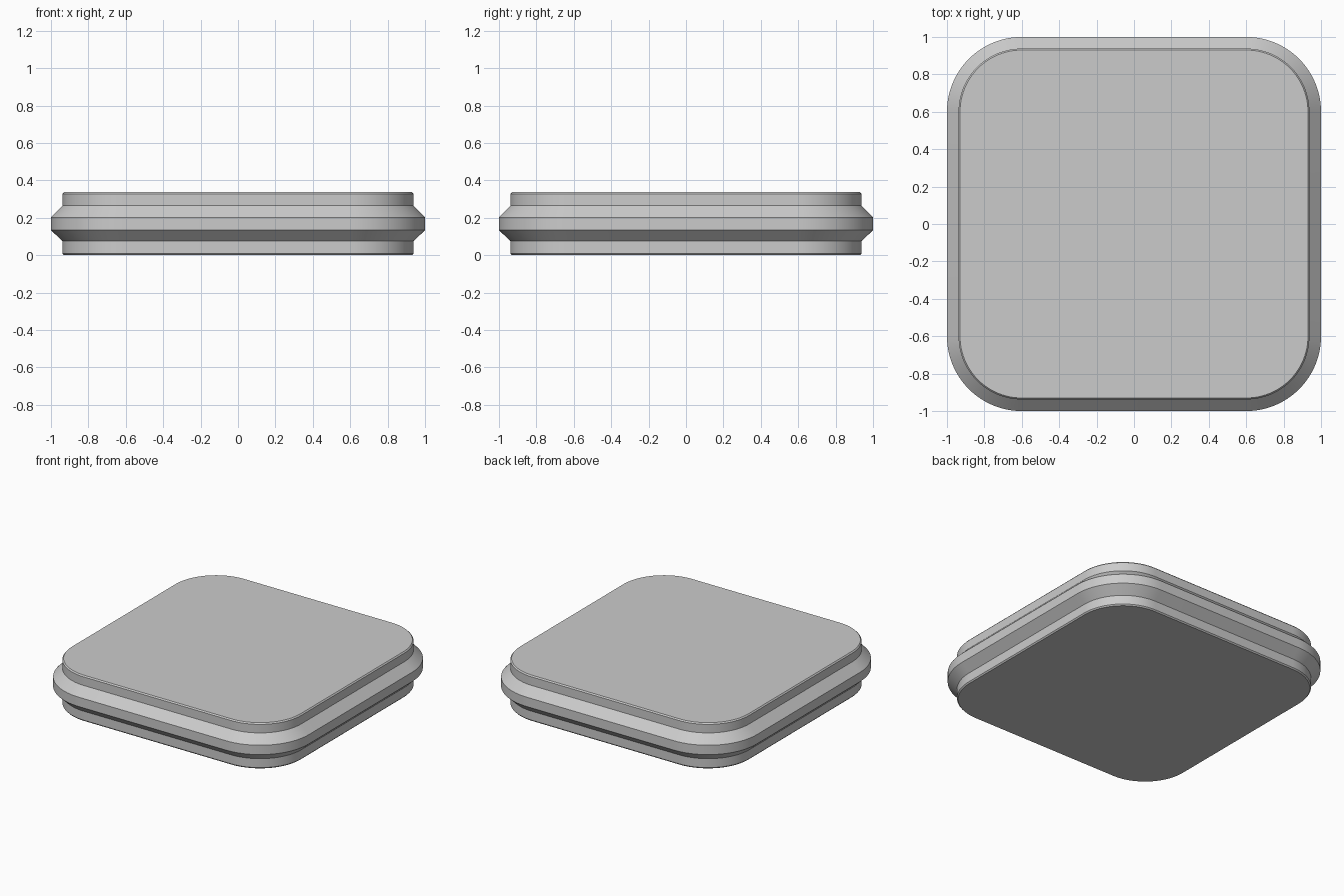
import bpy, bmesh
from math import cos, sin, pi

if "Cube" in bpy.data.objects:
    bpy.data.objects.remove(bpy.data.objects["Cube"])

CENTRE = 0.6      # corner arc centre, shared by every ring
STEPS = 24        # segments per rounded corner

# Half-profile of the rim: (half width, height)
PROFILE = [(0.93, 0.0), (0.938, 0.009), (0.938, 0.075), (1.0, 0.134),
           (1.0, 0.203), (0.938, 0.265), (0.938, 0.328), (0.93, 0.337)]


def rounded_square(bm, half, z):
    """One ring of vertices around a rounded square."""
    r = half - CENTRE
    ring = []
    for q, (sx, sy) in enumerate([(1, 1), (-1, 1), (-1, -1), (1, -1)]):
        for i in range(STEPS + 1):
            a = (q + i / STEPS) * pi / 2
            ring.append(bm.verts.new((sx * CENTRE + r * cos(a),
                                      sy * CENTRE + r * sin(a), z)))
    return ring


# Flat rounded slab with a bevelled band around its middle
bm = bmesh.new()
rings = [rounded_square(bm, h, z) for h, z in PROFILE]
n = len(rings[0])
for low, high in zip(rings, rings[1:]):
    for i in range(n):
        j = (i + 1) % n
        bm.faces.new((low[i], low[j], high[j], high[i]))
bm.faces.new(rings[0][::-1])
bm.faces.new(rings[-1])
bmesh.ops.recalc_face_normals(bm, faces=bm.faces)

mesh = bpy.data.meshes.new("rounded_slab")
bm.to_mesh(mesh)
bm.free()
slab = bpy.data.objects.new("rounded_slab", mesh)
bpy.context.collection.objects.link(slab)

# Smooth corners, crisp profile edges
bpy.context.view_layer.objects.active = slab
slab.select_set(True)
bpy.ops.object.shade_smooth_by_angle(angle=pi / 9)
